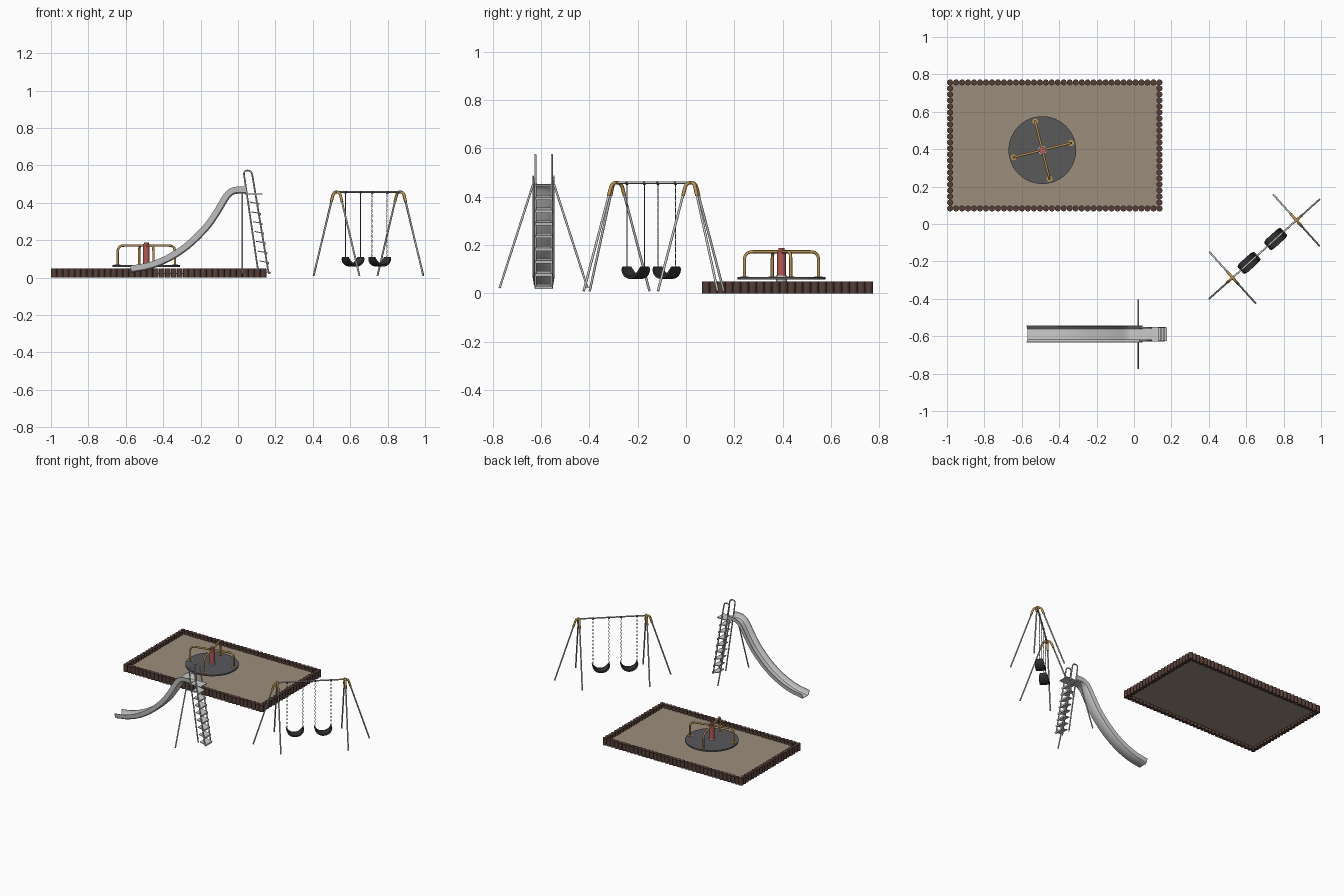
import bpy, bmesh, math
from mathutils import Vector, Matrix

if "Cube" in bpy.data.objects:
    bpy.data.objects.remove(bpy.data.objects["Cube"])


def material(name, rgb):
    m = bpy.data.materials.new(name)
    m.diffuse_color = (*rgb, 1)
    m.use_nodes = True
    m.node_tree.nodes["Principled BSDF"].inputs["Base Color"].default_value = m.diffuse_color
    return m


WOOD = material("wood", (0.09, 0.05, 0.04))
SAND = material("sand", (0.33, 0.27, 0.20))
ORANGE = material("orange", (0.48, 0.29, 0.09))
RED = material("red", (0.45, 0.10, 0.09))
BLACK = material("black", (0.03, 0.03, 0.03))
DARK = material("dark_metal", (0.10, 0.10, 0.105))


def finish(name, bm, mat=None, smooth=True):
    bmesh.ops.recalc_face_normals(bm, faces=bm.faces)
    me = bpy.data.meshes.new(name)
    bm.to_mesh(me)
    bm.free()
    ob = bpy.data.objects.new(name, me)
    bpy.context.collection.objects.link(ob)
    if mat:
        me.materials.append(mat)
    if smooth:
        bpy.ops.object.select_all(action='DESELECT')
        ob.select_set(True)
        bpy.context.view_layer.objects.active = ob
        bpy.ops.object.shade_smooth_by_angle(angle=math.radians(40))
    return ob


def add_rod(bm, x, y, z0, z1, r, sides=16):
    bmesh.ops.create_cone(bm, cap_ends=True, segments=sides, radius1=r, radius2=r, depth=z1 - z0,
                          matrix=Matrix.Translation((x, y, (z0 + z1) / 2)))


def add_box(bm, size, loc, tilt=0):
    bmesh.ops.create_cube(bm, size=1, matrix=Matrix.Translation(loc) @ Matrix.Rotation(tilt, 4, 'Y')
                          @ Matrix.Diagonal((*size, 1)))


def loft(bm, rings, caps=True):
    vs = [[bm.verts.new(p) for p in ring] for ring in rings]
    n = len(vs[0])
    for a, b in zip(vs, vs[1:]):
        for i in range(n):
            bm.faces.new((a[i], a[(i + 1) % n], b[(i + 1) % n], b[i]))
    if caps:
        bm.faces.new(vs[0])
        bm.faces.new(vs[-1])


def fillet(pts, r, steps=6):
    pts = [Vector(p) for p in pts]
    out = [pts[0]]
    for a, b, c in zip(pts, pts[1:], pts[2:]):
        p = b + (a - b).normalized() * min(r, (a - b).length * 0.49)
        q = b + (c - b).normalized() * min(r, (c - b).length * 0.49)
        for i in range(steps + 1):
            t = i / steps
            out.append(p * (1 - t) ** 2 + b * 2 * t * (1 - t) + q * t * t)
    return out + [pts[-1]]


def add_tube(bm, pts, r, sides=10, bend=0.03):
    # every pipe path lies in one plane, so that plane's normal frames the rings
    pts = fillet(pts, bend)
    dirs = [(b - a).normalized() for a, b in zip(pts, pts[1:])]
    normal = next((a.cross(b) for a, b in zip(dirs, dirs[1:]) if a.cross(b).length > 1e-3),
                  dirs[0].orthogonal()).normalized()
    rings = []
    for i, p in enumerate(pts):
        t = (dirs[max(i - 1, 0)] + dirs[min(i, len(dirs) - 1)]).normalized()
        s = t.cross(normal).normalized()
        rings.append([p + r * (math.cos(k) * s + math.sin(k) * normal)
                      for k in (2 * math.pi * j / sides for j in range(sides))])
    loft(bm, rings)


# Sandpit: ring of upright logs around a sand sheet
X0, X1, Y0, Y1, R = -0.983, 0.136, 0.083, 0.757, 0.0165
bm = bmesh.new()
NX, NY = 35, 21
for i in range(NX + 1):
    for y in (Y0, Y1):
        add_rod(bm, X0 + (X1 - X0) * i / NX, y, 0, 0.05, R, 10)
for i in range(1, NY):
    for x in (X0, X1):
        add_rod(bm, x, Y0 + (Y1 - Y0) * i / NY, 0, 0.05, R, 10)
finish("sandpit_logs", bm, WOOD)
bm = bmesh.new()
add_box(bm, (X1 - X0, Y1 - Y0, 0.006), ((X0 + X1) / 2, (Y0 + Y1) / 2, 0.022))
finish("sand", bm, SAND, False)

# Merry-go-round: disc, post and four bent handrails
CX, CY = -0.49, 0.395
bm = bmesh.new()
add_rod(bm, CX, CY, 0.057, 0.067, 0.181, 48)
finish("spinner_disc", bm, DARK)
bm = bmesh.new()
add_rod(bm, CX, CY, 0.02, 0.075, 0.022, 20)
finish("spinner_base", bm)
bm = bmesh.new()
add_rod(bm, CX, CY, 0.072, 0.18, 0.018, 20)
add_rod(bm, CX, CY, 0.18, 0.188, 0.013, 20)
finish("spinner_post", bm, RED)
rails, flanges = bmesh.new(), bmesh.new()
for k in range(4):
    a = math.radians(14 + 90 * k)
    d = Vector((math.cos(a), math.sin(a), 0))
    c = Vector((CX, CY, 0))
    add_tube(rails, [c + Vector((0, 0, 0.172)), c + d * 0.158 + Vector((0, 0, 0.172)),
                     c + d * 0.158 + Vector((0, 0, 0.065))], 0.0065, 10, 0.035)
    p = c + d * 0.158
    add_rod(flanges, p.x, p.y, 0.066, 0.070, 0.016, 16)
finish("spinner_handrails", rails, ORANGE)
finish("spinner_rail_flanges", flanges, ORANGE)

# Slide chute: trough section swept down a smooth curve
SY = -0.589
path = [Vector((x, SY, z)) for x, z in
        [(-.57, .027), (-.47, .045), (-.366, .086), (-.26, .155), (-.16, .252),
         (-.10, .335), (-.05, .418), (-.025, .443), (0, .449), (.045, .449)]]
ext = [2 * path[0] - path[1]] + path + [2 * path[-1] - path[-2]]
fine = []
for a, b, c, d in zip(ext, ext[1:], ext[2:], ext[3:]):
    for i in range(4):
        t = i / 4
        fine.append(0.5 * (2 * b + (c - a) * t + (2 * a - 5 * b + 4 * c - d) * t * t
                           + (3 * b - a - 3 * c + d) * t ** 3))
fine.append(path[-1])
half = [(.030, 0), (.040, .007), (.045, .038), (.041, .038), (.036, .011), (.028, .004)]
section = half + [(-y, n) for y, n in reversed(half)]
rings = []
for i, p in enumerate(fine):
    t = (fine[min(i + 1, len(fine) - 1)] - fine[max(i - 1, 0)]).normalized()
    n = Vector((-t.z, 0, t.x))
    rings.append([p + Vector((0, y, 0)) + n * h for y, h in section])
bm = bmesh.new()
loft(bm, rings)
finish("slide_chute", bm)

# Slide support legs and platform
bm = bmesh.new()
for s in (-1, 1):
    add_tube(bm, [(0.023, SY + s * 0.043, 0.452), (0.023, SY + s * 0.182, 0.022)], 0.0045)
finish("slide_legs", bm)
bm = bmesh.new()
add_box(bm, (0.095, 0.076, 0.006), (0.083, SY, 0.447))
finish("slide_platform", bm, None, False)

# Ladder: looped side rails and tilted treads
def front_x(z): return 0.033 + (0.55 - z) * 0.145
def back_x(z): return 0.077 + (0.55 - z) * 0.165

bm = bmesh.new()
for s in (-1, 1):
    y, yb = SY + s * 0.034, SY + s * 0.037
    add_tube(bm, [(front_x(.03), y, .03), (front_x(.578), y, .573),
                  (back_x(.578), y, .573), (back_x(.02), y, .02)], 0.0045, 10, 0.024)
finish("ladder_rails", bm)
bm = bmesh.new()
for i in range(8):
    z = 0.40 - i * 0.0525
    xa, xb = back_x(z) - 0.040, back_x(z) + 0.012
    add_box(bm, (xb - xa, 0.072, 0.005), ((xa + xb) / 2, SY, z), math.radians(10))
    add_box(bm, (0.004, 0.072, 0.012), (xb - 0.002, SY, z - 0.008), math.radians(10))
finish("ladder_treads", bm, None, False)

# Swing frame: crossbar with an arch and an outward brace at each end
A, B = Vector((0.527, -0.287, 0)), Vector((0.868, 0.02, 0))
U = (B - A).normalized()
V = Vector((-U.y, U.x, 0))
Z = Vector((0, 0, 1))
TOP = 0.458
steel, joints = bmesh.new(), bmesh.new()
add_tube(steel, [A + Z * TOP, B + Z * TOP], 0.005)
for end, out in ((A, -U), (B, U)):
    for bm, r, f in ((steel, 0.005, 1.0), (joints, 0.0075, 0.12)):
        v, z = 0.025 + 0.158 * f, TOP - (TOP - 0.01) * f
        add_tube(bm, [end + V * v + Z * z, end + V * 0.025 + Z * TOP,
                      end - V * 0.025 + Z * TOP, end - V * v + Z * z], r, 10, 0.024)
        add_tube(bm, [end - out * 0.01 + Z * TOP, end + out * 0.02 + Z * TOP,
                      end + out * (0.02 + 0.146 * f) + Z * z], r, 10, 0.018)
finish("swing_frame", steel)
finish("swing_joints", joints, ORANGE)

# Swing seats on linked chains, with hangers on the crossbar
def add_link(bm, c, side, pitch):
    rings = []
    other = side.cross(Z)
    for i in range(10):
        a = 2 * math.pi * i / 10
        d = side * math.cos(a) + Z * math.sin(a)
        p = c + side * math.cos(a) * 0.0024 + Z * math.sin(a) * pitch * 0.58
        rings.append([p + (d * math.cos(b) + other * math.sin(b)) * 0.0011
                      for b in (math.pi / 2 * j for j in range(4))])
    loft(bm, rings + rings[:1], False)
    bmesh.ops.remove_doubles(bm, verts=bm.verts[-80:], dist=1e-6)


seats, chains, hangers = bmesh.new(), bmesh.new(), bmesh.new()
for f in (0.258, 0.675):
    c = A.lerp(B, f)
    for s in (-1, 1):
        p = c + U * s * 0.054
        bmesh.ops.create_uvsphere(hangers, u_segments=12, v_segments=8, radius=0.008,
                                  matrix=Matrix.Translation(p + Z * (TOP - 0.002)))
        n = 26
        pitch = (TOP - 0.108) / n
        bm = bmesh.new()
        for i in range(n):
            add_tmp = bmesh.new()
            add_tmp.verts.ensure_lookup_table()
            bm.verts.ensure_lookup_table()
            add_link(bm, p + Z * (0.108 + pitch * (i + 0.5)), U if i % 2 else V, pitch)
            add_tmp.free()
        me = bpy.data.meshes.new("chain_part")
        bm.to_mesh(me)
        bm.free()
        chains.from_mesh(me)
        bpy.data.meshes.remove(me)
    rings = []
    for i in range(17):
        a = math.pi * (i / 16 - 0.5) * 0.92
        w = 0.033 * (1 - 0.35 * (abs(a) / 1.45) ** 4)
        o, inn = (U * math.sin(a) * k + Z * (0.117 - math.cos(a) * h)
                  for k, h in ((0.061, 0.057), (0.052, 0.046)))
        rings.append([c + o - V * w, c + o + V * w, c + inn + V * w, c + inn - V * w])
    loft(seats, rings)
finish("swing_seats", seats, BLACK)
finish("swing_chains", chains, DARK)
finish("swing_hangers", hangers, BLACK)
